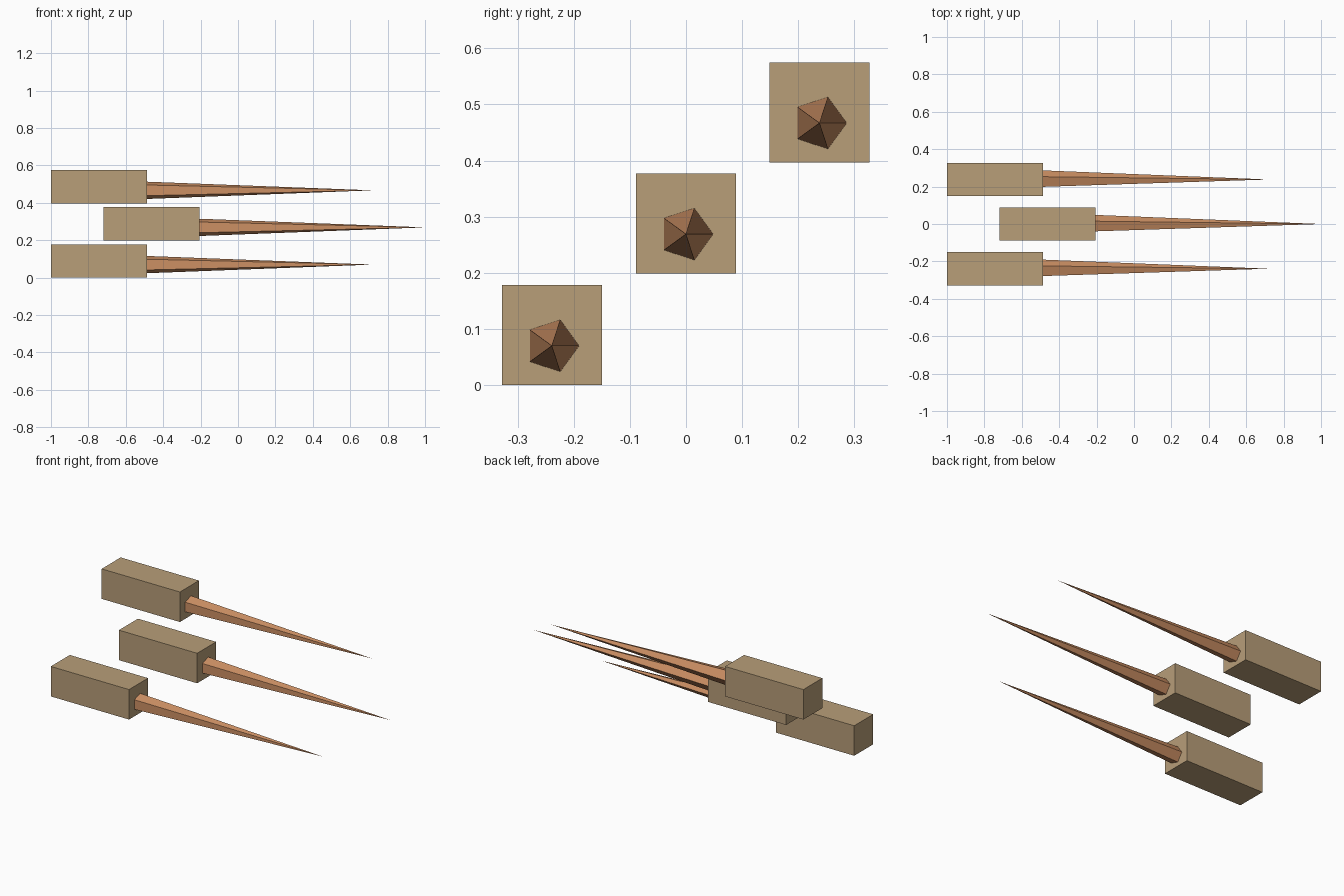
import bpy
import math
from mathutils import Matrix

cube = bpy.data.objects.get("Cube")
if cube:
    bpy.data.objects.remove(cube, do_unlink=True)


def make_material(name, colour):
    mat = bpy.data.materials.new(name)
    mat.use_nodes = True
    mat.diffuse_color = colour
    mat.node_tree.nodes["Principled BSDF"].inputs["Base Color"].default_value = colour
    return mat


tan = make_material("tan wood", (0.479, 0.342, 0.191, 1))
copper = make_material("copper", (0.61, 0.279, 0.127, 1))

LENGTH, WIDTH = 0.514, 0.178    # handle block
SPIKE, RADIUS = 1.206, 0.0485   # five-sided spike


def finish(name, mat):
    obj = bpy.context.object
    obj.name = name
    obj.data.materials.clear()
    obj.data.materials.append(mat)
    return obj


def add_dart(name, back, y, bottom):
    # Square handle block
    bpy.ops.mesh.primitive_cube_add(
        size=1, location=(back + LENGTH / 2, y, bottom + WIDTH / 2))
    block = finish(name + "_handle", tan)
    block.scale = (LENGTH, WIDTH, WIDTH)

    # Spike: pentagonal cone laid along +x, one corner towards +y
    bpy.ops.mesh.primitive_cone_add(
        vertices=5, radius1=RADIUS, radius2=0, depth=SPIKE)
    spike = finish(name + "_spike", copper)
    lay_down = Matrix.Rotation(math.pi / 2, 4, 'Y')
    spike.data.transform(lay_down)
    spike.location = (back + LENGTH + SPIKE / 2, y, bottom + 0.07)


add_dart("front_lower", -1.0, -0.239, 0.0)
add_dart("middle", -0.72, 0.0, 0.199)
add_dart("rear_upper", -1.0, 0.238, 0.397)
